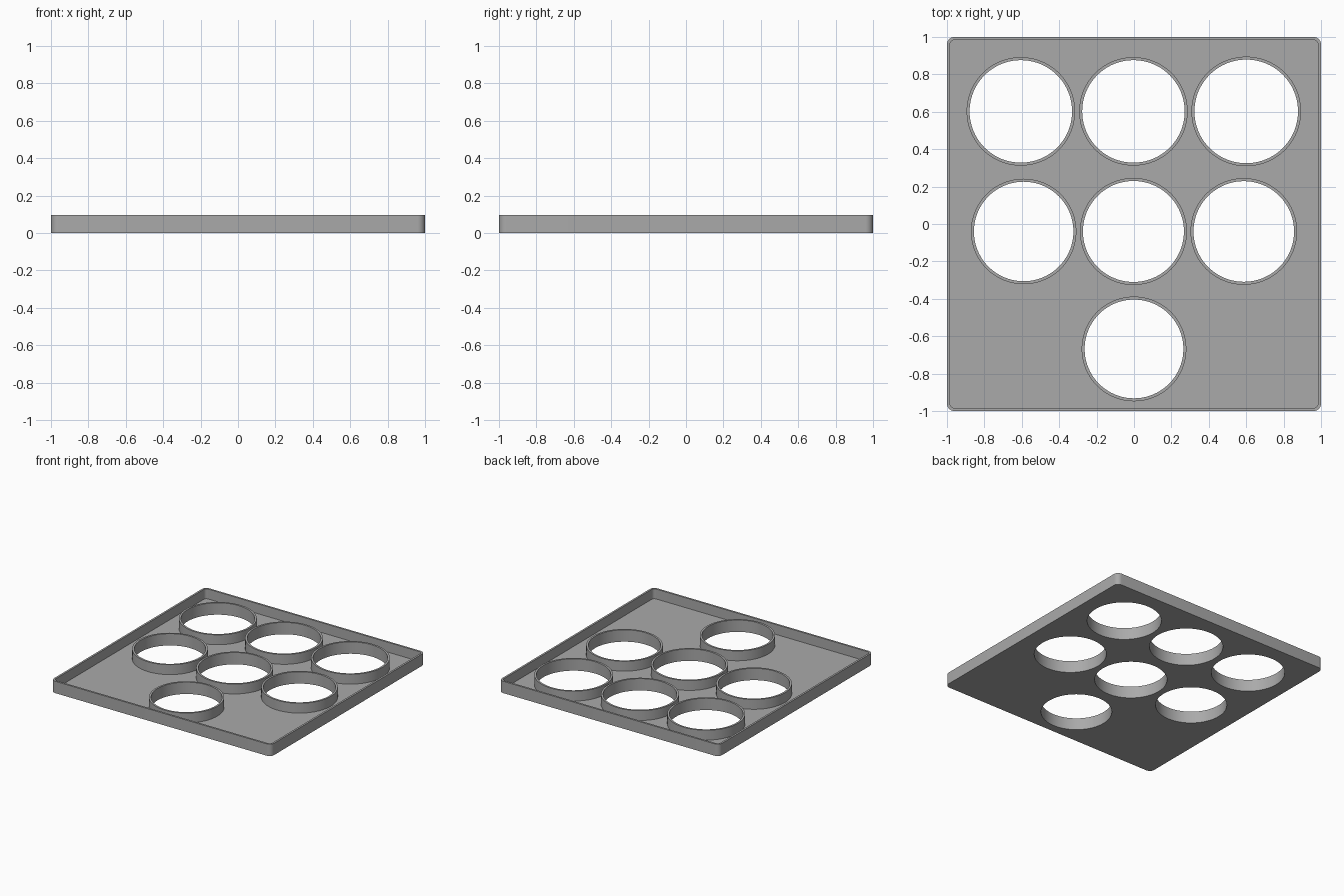
import bpy, bmesh, math

if "Cube" in bpy.data.objects:
    bpy.data.objects.remove(bpy.data.objects["Cube"])

HEIGHT, FLOOR, WALL, CORNER = 0.097, 0.016, 0.016, 0.04
# x, y, outer radius of every ring
RINGS = [(-0.605, 0.602, 0.29), (-0.003, 0.602, 0.29), (0.60, 0.602, 0.293),
         (-0.59, -0.04, 0.282), (-0.003, -0.04, 0.286), (0.587, -0.04, 0.285),
         (0.0, -0.668, 0.28)]

grey = bpy.data.materials.new("grey plastic")
grey.diffuse_color = (0.4, 0.4, 0.4, 1)
grey.use_nodes = True
grey.node_tree.nodes["Principled BSDF"].inputs["Base Color"].default_value = grey.diffuse_color


def circle(x, y, r, n=80):
    return [(x + r * math.cos(2 * math.pi * i / n), y + r * math.sin(2 * math.pi * i / n))
            for i in range(n)]


def rounded_square(half, r, n=8):
    pts = []
    for q, (sx, sy) in enumerate([(1, 1), (-1, 1), (-1, -1), (1, -1)]):
        for i in range(n + 1):
            a = math.pi / 2 * (q + i / n)
            pts.append((sx * (half - r) + r * math.cos(a), sy * (half - r) + r * math.sin(a)))
    return pts


def extrude(name, outlines, z0, z1):
    """Solid from a flat outline; further outlines inside it become holes."""
    curve = bpy.data.curves.new(name, 'CURVE')
    curve.dimensions, curve.fill_mode = '2D', 'BOTH'
    curve.extrude = (z1 - z0) / 2
    for pts in outlines:
        s = curve.splines.new('POLY')
        s.points.add(len(pts) - 1)
        for p, (x, y) in zip(s.points, pts):
            p.co = (x, y, 0, 1)
        s.use_cyclic_u = True
    temp = bpy.data.objects.new(name, curve)
    bpy.context.collection.objects.link(temp)
    bpy.context.view_layer.update()
    mesh = bpy.data.meshes.new_from_object(temp.evaluated_get(bpy.context.evaluated_depsgraph_get()))
    bpy.data.objects.remove(temp)
    bm = bmesh.new()
    bm.from_mesh(mesh)
    bmesh.ops.remove_doubles(bm, verts=bm.verts, dist=1e-5)
    bmesh.ops.translate(bm, verts=bm.verts, vec=(0, 0, (z0 + z1) / 2))
    bmesh.ops.recalc_face_normals(bm, faces=bm.faces)
    bm.to_mesh(mesh)
    bm.free()
    mesh.materials.clear()
    mesh.materials.append(grey)
    obj = bpy.data.objects.new(name, mesh)
    bpy.context.collection.objects.link(obj)
    return obj


# Solid tray block
tray = extrude("tray", [rounded_square(1, CORNER)], 0, HEIGHT)
# Pocket that leaves the rim and the rings standing on the floor
pocket = extrude("pocket_cutter", [rounded_square(1 - WALL, CORNER - WALL)]
                 + [circle(*ring) for ring in RINGS], FLOOR, 0.2)
# Through holes inside the rings
cutters = [pocket] + [extrude("hole_cutter", [circle(x, y, r - WALL)], -0.1, 0.25)
                      for x, y, r in RINGS]

for c in cutters:
    c.hide_render = True
    mod = tray.modifiers.new(c.name, 'BOOLEAN')
    mod.operation, mod.solver, mod.object = 'DIFFERENCE', 'EXACT', c

bpy.context.view_layer.objects.active = tray
tray.select_set(True)
for mod in list(tray.modifiers):
    bpy.ops.object.modifier_apply(modifier=mod.name)
for c in cutters:
    bpy.data.objects.remove(c)
bpy.ops.object.shade_smooth_by_angle(angle=math.radians(30))
